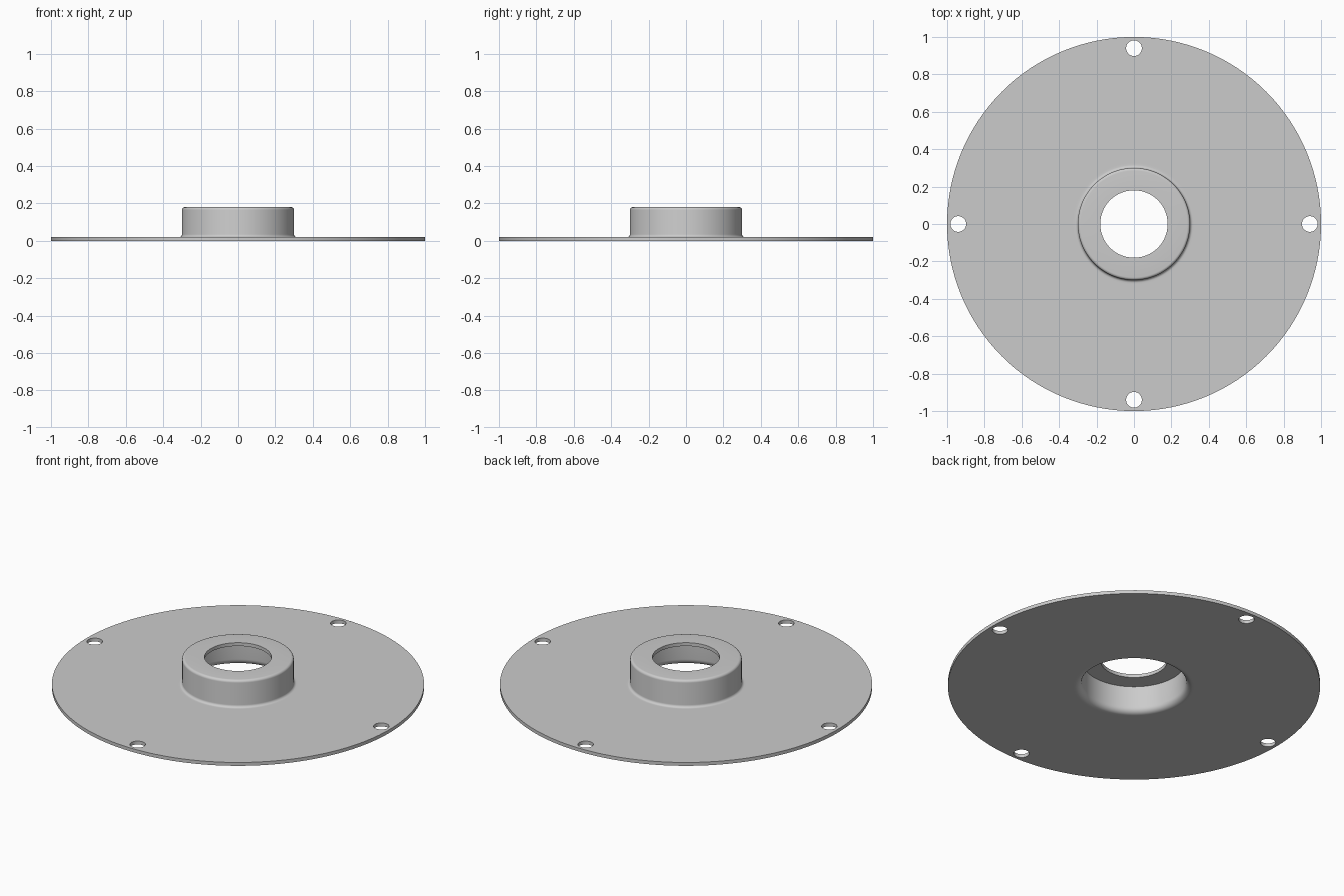
import bpy, bmesh
from math import cos, sin, pi, radians
from mathutils import Matrix

cube = bpy.data.objects.get("Cube")
if cube:
    bpy.data.objects.remove(cube, do_unlink=True)

SEGMENTS = 128
THICK = 0.02       # sheet thickness
HEIGHT = 0.18
BOSS = 0.30        # outer radius of the raised collar
BORE = 0.18
BEND = 0.015       # outer fillet radius
HOLE_AT, HOLE_R = 0.94, 0.042

grey = bpy.data.materials.new("plain grey")
grey.use_nodes = True
colour = (0.6, 0.6, 0.6, 1)
grey.diffuse_color = colour
grey.node_tree.nodes["Principled BSDF"].inputs["Base Color"].default_value = colour


def arc(cx, cz, r, start, end, steps=6):
    """Points on a circular arc in the profile plane, angles in degrees."""
    angles = [radians(start + (end - start) * i / steps) for i in range(steps + 1)]
    return [(cx + r * cos(a), cz + r * sin(a)) for a in angles]


def add_object(name, bm):
    bmesh.ops.recalc_face_normals(bm, faces=bm.faces)
    mesh = bpy.data.meshes.new(name)
    bm.to_mesh(mesh)
    bm.free()
    mesh.materials.append(grey)
    obj = bpy.data.objects.new(name, mesh)
    bpy.context.collection.objects.link(obj)
    return obj


# Flange and hollow collar: one closed sheet profile turned about z
foot = BOSS + BEND
profile = [(1, 0), (1, THICK), (foot + 0.01, THICK)]
profile += arc(foot, THICK + BEND, BEND, 270, 180)
profile += arc(BOSS - BEND, HEIGHT - BEND, BEND, 0, 90)
profile += [(BORE, HEIGHT), (BORE, HEIGHT - THICK), (BOSS - THICK, HEIGHT - THICK)]
profile += arc(foot, THICK + BEND, BEND + THICK, 180, 270)
profile += [(foot + 0.01, 0)]

bm = bmesh.new()
rings = []
for s in range(SEGMENTS):
    a = 2 * pi * s / SEGMENTS
    rings.append([bm.verts.new((r * cos(a), r * sin(a), z)) for r, z in profile])
for s, ring in enumerate(rings):
    following = rings[(s + 1) % SEGMENTS]
    for i in range(len(profile)):
        j = (i + 1) % len(profile)
        bm.faces.new((ring[i], following[i], following[j], ring[j]))
flange = add_object("collared_flange", bm)

# Four bolt holes near the rim
bm = bmesh.new()
for k in range(4):
    a = k * pi / 2
    place = Matrix.Translation((HOLE_AT * cos(a), HOLE_AT * sin(a), THICK / 2))
    bmesh.ops.create_cone(bm, cap_ends=True, segments=32, radius1=HOLE_R,
                          radius2=HOLE_R, depth=0.1, matrix=place)
cutter = add_object("bolt_hole_cutter", bm)
cutter.hide_render = True

cut = flange.modifiers.new("bolt holes", 'BOOLEAN')
cut.operation = 'DIFFERENCE'
cut.solver = 'EXACT'
cut.object = cutter

bpy.ops.object.select_all(action='DESELECT')
flange.select_set(True)
bpy.context.view_layer.objects.active = flange
bpy.ops.object.modifier_apply(modifier=cut.name)
bpy.data.objects.remove(cutter, do_unlink=True)
bpy.ops.object.shade_smooth_by_angle(angle=radians(30))
